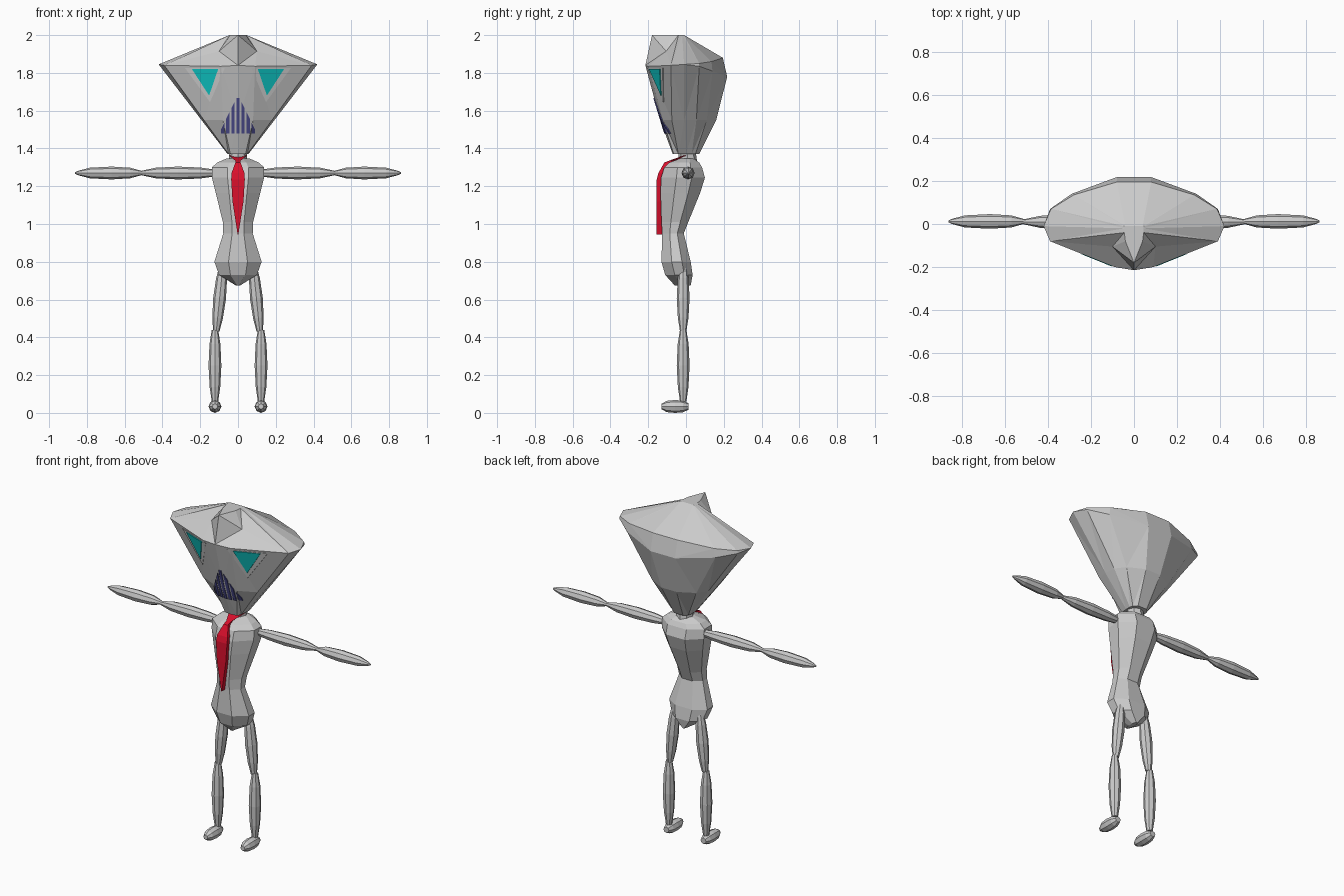
import bpy
import bmesh
import math
from mathutils import Vector
from mathutils.bvhtree import BVHTree

default_cube = bpy.data.objects.get("Cube")
if default_cube:
    bpy.data.objects.remove(default_cube, do_unlink=True)


def make_material(name, colour):
    material = bpy.data.materials.new(name)
    material.use_nodes = True
    material.diffuse_color = (*colour, 1)
    material.node_tree.nodes["Principled BSDF"].inputs["Base Color"].default_value = (*colour, 1)
    return material


grey = make_material("body grey", (0.6, 0.6, 0.6))
pale = make_material("eye rim grey", (0.7, 0.7, 0.7))
cyan = make_material("eye cyan", (0.005, 0.65, 0.64))
red = make_material("tie red", (0.7, 0.005, 0.025))
navy = make_material("mouth navy", (0.08, 0.08, 0.3))


def loft(name, rings, material):
    """Skin a list of equal-length rings, cap both ends and clean up."""
    bm = bmesh.new()
    rows = [[bm.verts.new(point) for point in ring] for ring in rings]
    count = len(rows[0])
    for low, high in zip(rows, rows[1:]):
        for i in range(count):
            j = (i + 1) % count
            bm.faces.new((low[i], low[j], high[j], high[i]))
    bm.faces.new(rows[0])
    bm.faces.new(rows[-1])
    bmesh.ops.remove_doubles(bm, verts=bm.verts, dist=0.0005)
    bmesh.ops.recalc_face_normals(bm, faces=bm.faces)
    mesh = bpy.data.meshes.new(name)
    bm.to_mesh(mesh)
    bm.free()
    mesh.materials.append(material)
    obj = bpy.data.objects.new(name, mesh)
    bpy.context.collection.objects.link(obj)
    return obj


def mirrored_ring(half):
    return half + [(-x, y, z) for x, y, z in reversed(half[1:-1])]


def spindle(name, start, end, profile, sides=8):
    """Faceted limb segment; profile holds (fraction along, radius) pairs."""
    start, end = Vector(start), Vector(end)
    turn = (end - start).to_track_quat("Z", "Y")
    rings = []
    for along, radius in profile:
        centre = start.lerp(end, along)
        angles = [math.tau * i / sides for i in range(sides)]
        rings.append([centre + turn @ Vector((radius * math.cos(a), radius * math.sin(a), 0))
                      for a in angles])
    return loft(name, rings, grey)


# Head: jaw, cheeks, brow, forehead rim and crown
jaw = [(0, -0.07), (0.04, -0.065), (0.05, -0.04), (0.055, 0),
       (0.055, 0.03), (0.05, 0.05), (0.03, 0.07), (0, 0.07)]
cheek = [(0, -0.137), (0.08, -0.122), (0.18, -0.075), (0.193, -0.01),
         (0.185, 0.055), (0.145, 0.11), (0.05, 0.16), (0, 0.16)]
brow = [(0, -0.215, 1.84), (0.09, -0.2, 1.835), (0.39, -0.08, 1.84), (0.42, -0.01, 1.845),
        (0.39, 0.07, 1.835), (0.29, 0.14, 1.81), (0.08, 0.218, 1.78), (0, 0.218, 1.78)]
rim = [(0, -0.18, 2), (0.1, -0.105, 1.915), (0.39, -0.08, 1.84), (0.42, -0.01, 1.845),
       (0.385, 0.07, 1.85), (0.28, 0.135, 1.86), (0.08, 0.195, 1.88), (0, 0.195, 1.88)]
crown = [(0, -0.18, 2), (0.04, -0.08, 2), (0.045, -0.04, 2), (0.045, -0.02, 2),
         (0.045, -0.01, 2), (0.04, -0.01, 2), (0.03, -0.01, 2), (0, -0.01, 2)]
head_halves = [[(x, y, 1.37) for x, y in jaw], [(x, y, 1.55) for x, y in cheek], brow, rim, crown]
head = loft("head", [mirrored_ring(half) for half in head_halves], grey)

head_bm = bmesh.new()
head_bm.from_mesh(head.data)
bmesh.ops.triangulate(head_bm, faces=head_bm.faces)
head_bm.to_mesh(head.data)
head_surface = BVHTree.FromBMesh(head_bm)
head_bm.free()


def face_plate(name, outline, lift, material):
    """Thin plate whose corners sit just in front of the face."""
    front, back = [], []
    for x, z in outline:
        hit = head_surface.ray_cast(Vector((x, -1, z)), Vector((0, 1, 0)))[0]
        front.append(hit - Vector((0, lift, 0)))
        back.append(hit + Vector((0, 0.002, 0)))
    return loft(name, [back, front], material)


# Eyes
for side, label in ((1, "left"), (-1, "right")):
    rim_shape = [(0.07, 1.825), (0.28, 1.825), (0.148, 1.645)]
    eye_shape = [(0.105, 1.82), (0.244, 1.82), (0.153, 1.68)]
    face_plate(label + "_eye_rim", [(side * x, z) for x, z in rim_shape], 0.004, pale)
    face_plate(label + "_eye", [(side * x, z) for x, z in eye_shape], 0.0075, cyan)

# Mouth grille: upright bars filling a triangle
mouth_base, mouth_height, mouth_half = 1.48, 0.205, 0.1
for n in range(-3, 4):
    inner, outer = n * 0.027 - 0.0085, n * 0.027 + 0.0085
    tops = [mouth_base + max(0.012, mouth_height * (1 - abs(x) / mouth_half)) for x in (inner, outer)]
    face_plate("mouth_bar", [(inner, mouth_base), (outer, mouth_base),
                             (outer, tops[1]), (inner, tops[0])], 0.006, navy)

# Neck
spindle("neck", (0, 0.01, 1.32), (0, 0.005, 1.39), [(0, 0.05), (1, 0.045)])

# Torso: height, half width, front, back
torso_rows = [(1.347, 0.06, -0.03, 0.04), (1.325, 0.11, -0.09, 0.07), (1.3, 0.138, -0.115, 0.085),
              (1.245, 0.138, -0.132, 0.1), (1.165, 0.118, -0.135, 0.075), (1.01, 0.08, -0.13, 0.012),
              (0.95, 0.078, -0.126, -0.012), (0.8, 0.125, -0.13, 0.025), (0.73, 0.1, -0.11, 0.035),
              (0.675, 0.012, -0.06, 0.025)]
torso_rings = []
for z, width, front, back in torso_rows:
    depth = back - front
    half = [(0, front, z), (width * 0.4, front, z), (width, front + depth * 0.35, z),
            (width, front + depth * 0.7, z), (width * 0.45, back, z), (0, back, z)]
    torso_rings.append(mirrored_ring(half))
loft("torso", torso_rings, grey)

# Necktie: height, half width, front
tie_rows = [(1.362, 0.045, -0.015), (1.335, 0.014, -0.09), (1.325, 0.014, -0.115),
            (1.27, 0.034, -0.146), (1.235, 0.036, -0.155), (1.12, 0.029, -0.157),
            (0.945, 0.002, -0.155)]
loft("necktie", [[(-w, y, z), (w, y, z), (w, y + 0.03, z), (-w, y + 0.03, z)]
                 for z, w, y in tie_rows], red)

# Arms, legs and feet
upper_profile = [(0, 0.018), (0.2, 0.029), (0.5, 0.034), (0.8, 0.028), (1, 0.011)]
forearm_profile = [(0, 0.011), (0.17, 0.028), (0.45, 0.034), (0.78, 0.028), (0.95, 0.012), (1, 0.004)]
leg_profile = [(0, 0.017), (0.2, 0.029), (0.5, 0.034), (0.8, 0.028), (1, 0.017)]
foot_profile = [(0, 0.018), (0.2, 0.031), (0.5, 0.034), (0.8, 0.03), (1, 0.014)]
for side, label in ((1, "left"), (-1, "right")):
    def at(x, y, z):
        return (side * x, y, z)
    spindle(label + "_upper_arm", at(0.12, 0.01, 1.27), at(0.515, 0.01, 1.27), upper_profile)
    spindle(label + "_forearm", at(0.51, 0.012, 1.27), at(0.863, 0.012, 1.27), forearm_profile)
    spindle(label + "_thigh", at(0.08, -0.015, 0.78), at(0.115, -0.015, 0.433), leg_profile)
    spindle(label + "_shin", at(0.122, -0.015, 0.44), at(0.122, -0.015, 0.06), leg_profile)
    spindle(label + "_foot", at(0.122, 0.012, 0.034), at(0.122, -0.13, 0.034), foot_profile)
